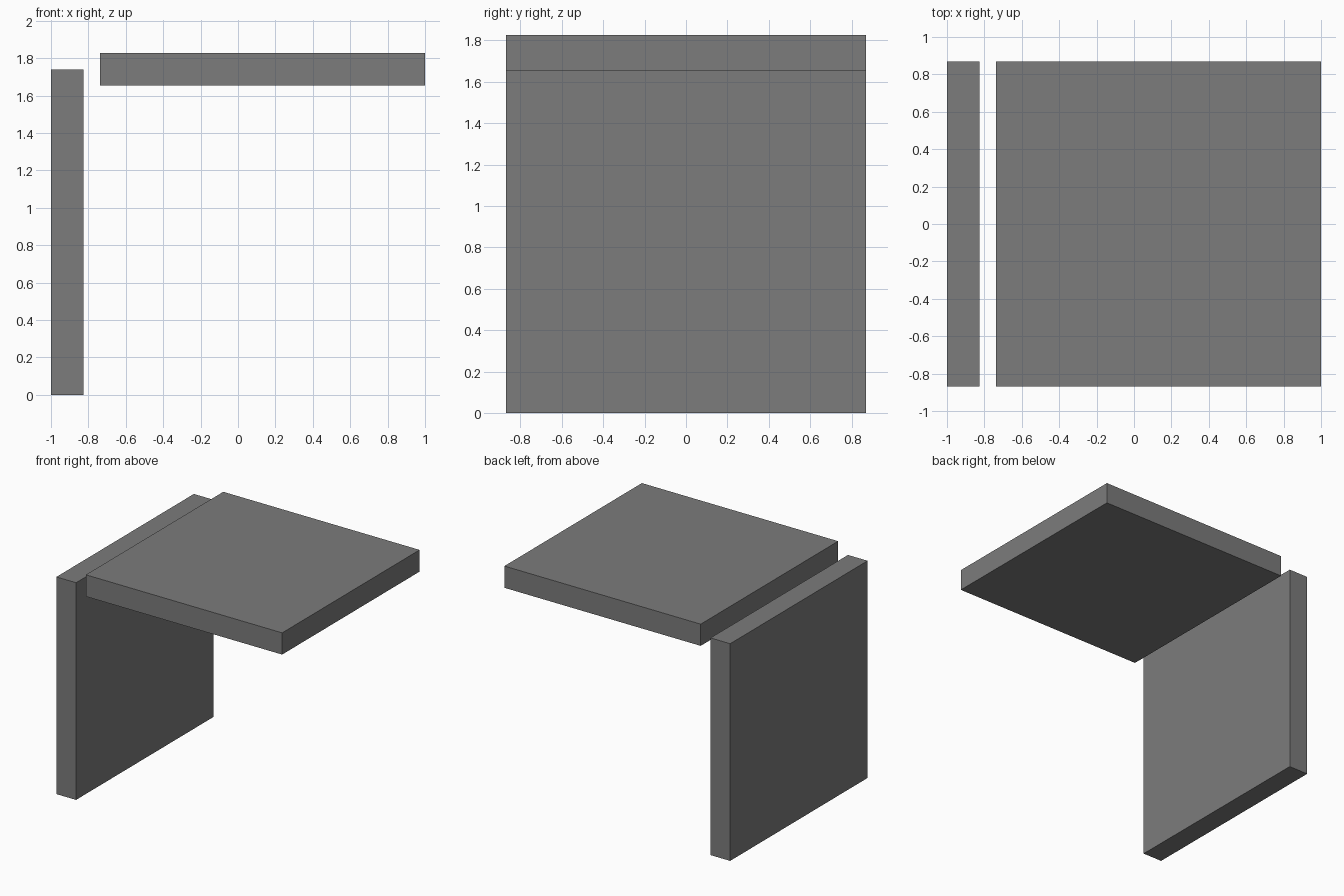
import bpy

if "Cube" in bpy.data.objects:
    bpy.data.objects.remove(bpy.data.objects["Cube"])

U = 2 / 23  # model unit: panels are 20 x 20 x 2 units

grey = bpy.data.materials.new("mid_grey")
grey.diffuse_color = (0.2, 0.2, 0.2, 1)
grey.use_nodes = True
grey.node_tree.nodes["Principled BSDF"].inputs["Base Color"].default_value = grey.diffuse_color


def panel(name, x, z):
    """Square-edged board spanning the x and z ranges, 20 units deep."""
    bpy.ops.mesh.primitive_cube_add(
        size=1, location=(sum(x) / 2 * U, 0, sum(z) / 2 * U))
    ob = bpy.context.object
    ob.name = name
    size = ((x[1] - x[0]) * U, 20 * U, (z[1] - z[0]) * U)
    for v in ob.data.vertices:
        v.co = [c * s for c, s in zip(v.co, size)]
    ob.data.materials.append(grey)


# Upright board on the left
panel("side_panel", (-11.5, -9.5), (0, 20))
# Flat board, offset by a small gap
panel("top_panel", (-8.5, 11.5), (19, 21))
